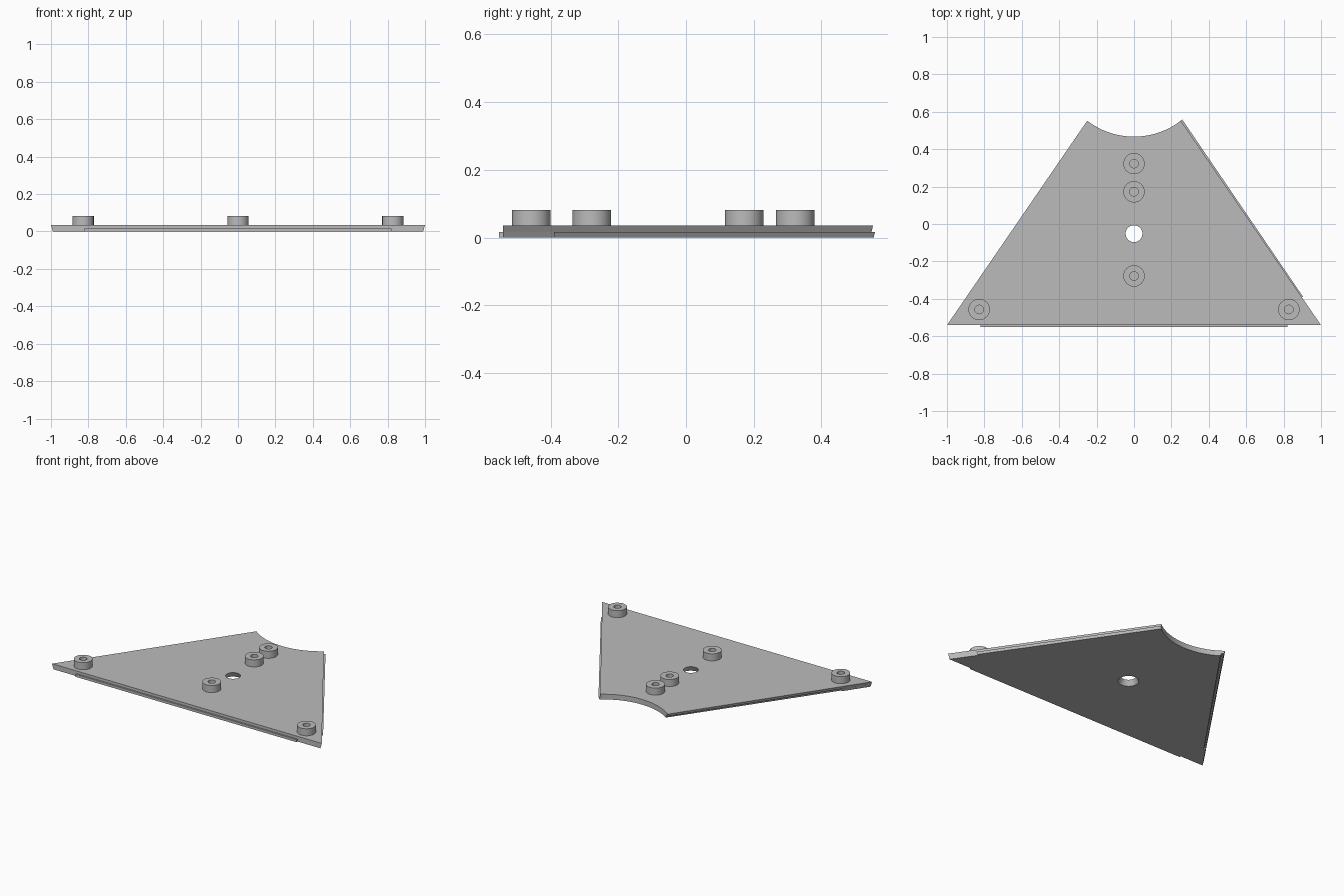
import bpy, bmesh, math
from mathutils import Matrix

old = bpy.data.objects.get("Cube")
if old:
    bpy.data.objects.remove(old)

grey = bpy.data.materials.new("plain grey")
grey.use_nodes = True
COLOUR = (0.5, 0.5, 0.5, 1)
grey.diffuse_color = COLOUR
grey.node_tree.nodes["Principled BSDF"].inputs["Base Color"].default_value = COLOUR

TOP, STEP = 0.035, 0.017        # plate top and height of the half lap
FRONT, LIP_FRONT = -0.541, -0.552
LAP_END = -0.39                 # where the side laps stop
LAP = 0.013
ARC_R, ARC_Y = 0.41, 0.877      # concave back edge


def make_object(name, bm):
    bmesh.ops.recalc_face_normals(bm, faces=bm.faces)
    mesh = bpy.data.meshes.new(name)
    bm.to_mesh(mesh)
    bm.free()
    mesh.materials.append(grey)
    obj = bpy.data.objects.new(name, mesh)
    bpy.context.collection.objects.link(obj)
    return obj


def smooth(obj):
    bpy.ops.object.select_all(action="DESELECT")
    obj.select_set(True)
    bpy.context.view_layer.objects.active = obj
    bpy.ops.object.shade_smooth_by_angle(angle=math.radians(30))


def outline(z, lapped):
    """Plate outline at height z; the sides lean inwards towards the bottom."""
    def side(y):
        return 1 - (y - FRONT) * 0.686 - 0.01 * (1 - z / TOP)

    pts = [(-side(FRONT), FRONT)]
    if lapped:  # front tongue
        pts += [(-0.82, FRONT), (-0.82, LIP_FRONT), (0.82, LIP_FRONT), (0.82, FRONT)]
    pts.append((side(FRONT), FRONT))
    lap = LAP if lapped else 0
    if lapped:  # right tongue
        pts += [(side(LAP_END), LAP_END), (side(LAP_END) + lap, LAP_END)]
    right, left = side(0.552) + lap, -side(0.552) + lap
    for i in range(33):
        x = right + (left - right) * i / 32
        pts.append((x, ARC_Y - math.sqrt(ARC_R ** 2 - x * x)))
    if lapped:  # left recess
        pts += [(-side(LAP_END) + lap, LAP_END), (-side(LAP_END), LAP_END)]
    return pts


def layer(name, z0, z1, lapped):
    bm = bmesh.new()
    low, high = ([bm.verts.new((x, y, z)) for x, y in outline(z, lapped)] for z in (z0, z1))
    bm.faces.new(low[::-1])
    bm.faces.new(high)
    n = len(low)
    for i in range(n):
        j = (i + 1) % n
        bm.faces.new((low[i], low[j], high[j], high[i]))
    return make_object(name, bm)


def boss(name, x, y):
    """Round standoff with a blind screw hole, turned from a profile."""
    profile = [(0, 0.036), (0.023, 0.036), (0.023, 0.082), (0.057, 0.082), (0.057, 0.034)]
    bm = bmesh.new()
    verts = [bm.verts.new((r, 0, z)) for r, z in profile]
    edges = [bm.edges.new(pair) for pair in zip(verts, verts[1:])]
    bmesh.ops.spin(bm, geom=verts + edges, cent=(0, 0, 0), axis=(0, 0, 1),
                   angle=math.tau, steps=40)
    bmesh.ops.remove_doubles(bm, verts=bm.verts, dist=0.0001)
    bmesh.ops.translate(bm, verts=bm.verts, vec=(x, y, 0))
    smooth(make_object(name, bm))


# Plate in two layers
plates = [layer("upper_plate", STEP, TOP, False), layer("lower_plate", 0, STEP, True)]

# Countersunk centre hole
bm = bmesh.new()
bmesh.ops.create_cone(bm, cap_ends=True, segments=40, radius1=0.067, radius2=0.04,
                      depth=0.055, matrix=Matrix.Translation((0, -0.052, TOP / 2)))
cutter = make_object("hole_cutter", bm)
cutter.hide_render = True
for plate in plates:
    mod = plate.modifiers.new("centre_hole", "BOOLEAN")
    mod.operation = "DIFFERENCE"
    mod.solver = "EXACT"
    mod.object = cutter
    bpy.ops.object.select_all(action="DESELECT")
    plate.select_set(True)
    bpy.context.view_layer.objects.active = plate
    bpy.ops.object.modifier_apply(modifier=mod.name)
    smooth(plate)
bpy.data.objects.remove(cutter)

# Standoffs
for name, x, y in (("back_boss", 0, 0.323), ("inner_back_boss", 0, 0.172),
                   ("middle_front_boss", 0, -0.278),
                   ("left_boss", 0.828, -0.457), ("right_boss", -0.828, -0.457)):
    boss(name, x, y)
